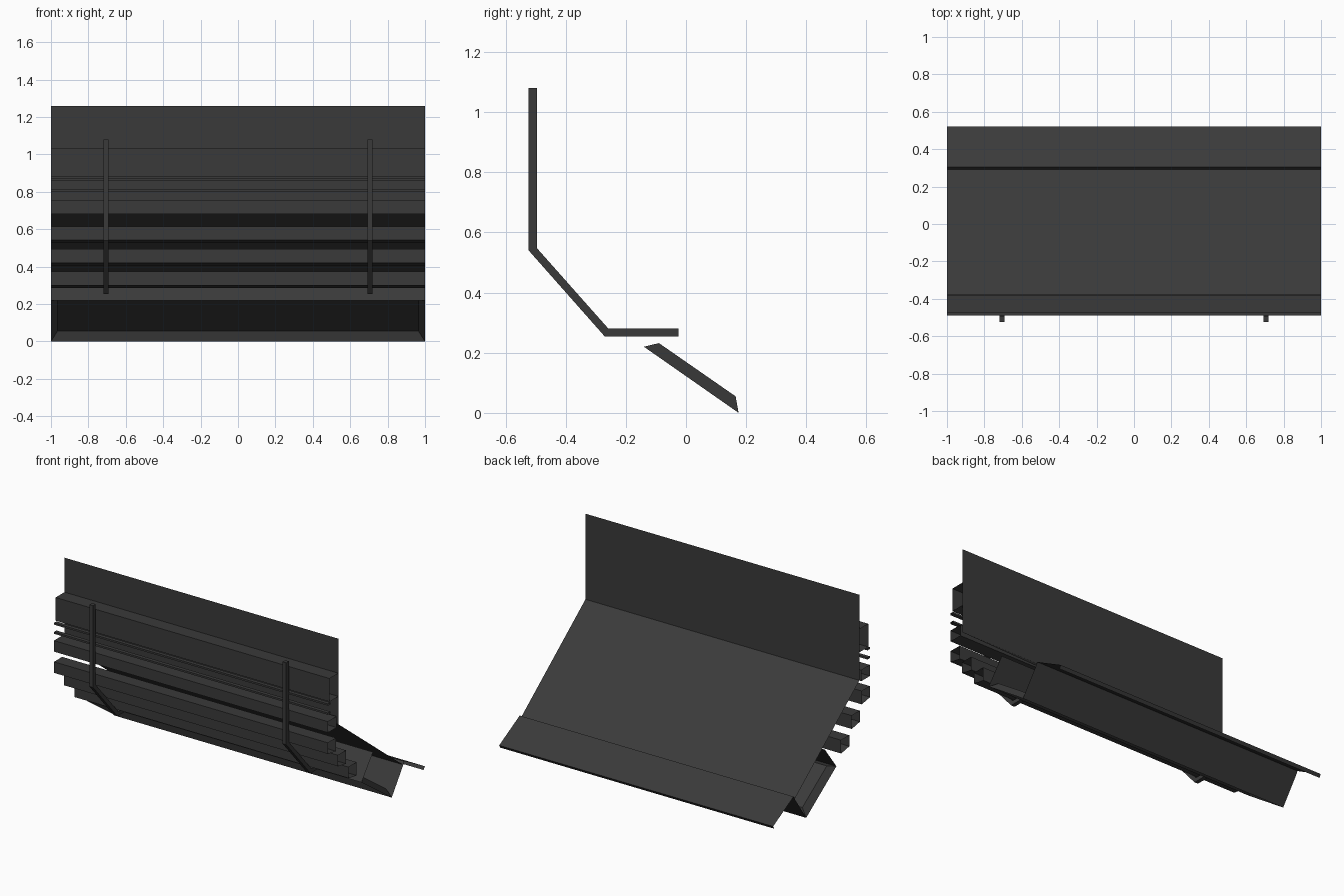
import bpy, bmesh

cube = bpy.data.objects.get("Cube")
if cube:
    bpy.data.objects.remove(cube, do_unlink=True)

steel = bpy.data.materials.new("dark_grey")
grey = (0.042, 0.042, 0.042, 1)
steel.diffuse_color = grey
steel.use_nodes = True
steel.node_tree.nodes["Principled BSDF"].inputs["Base Color"].default_value = grey


def finish(name, bm):
    mesh = bpy.data.meshes.new(name)
    bm.to_mesh(mesh)
    bm.free()
    mesh.materials.append(steel)
    obj = bpy.data.objects.new(name, mesh)
    bpy.context.collection.objects.link(obj)
    return obj


def extrude_x(name, profile, x0=-1, x1=1, closed=False, caps=False):
    """Extrude a (y, z) profile along x, with optional end caps."""
    bm = bmesh.new()
    a, b = [[bm.verts.new((x, y, z)) for y, z in profile] for x in (x0, x1)]
    n = len(profile)
    for i in range(n if closed else n - 1):
        j = (i + 1) % n
        bm.faces.new((a[i], b[i], b[j], a[j]))
    if caps:
        bm.faces.new(a)
        bm.faces.new(b[::-1])
    if closed:
        bmesh.ops.recalc_face_normals(bm, faces=bm.faces)
    return finish(name, bm)


def tube(name, y, z, depth, height, drop=0):
    """Open-ended tube; drop lowers the back edge of its underside."""
    corners = [(y, z), (y + depth, z - drop), (y + depth, z + height), (y, z + height)]
    return extrude_x(name, corners, closed=True)


# Folded sheet: upright back panel and sloping deck
extrude_x("folded_sheet", [(-.38, 1.26), (-.38, .695), (.292, .172)])

# Raised lip along the low edge, with a short upstand and a hem
extrude_x("edge_lip", [(.292, .172), (.306, .19), (.52, .075), (.507, .055)])

# Duct walls joining the deck to the tray
extrude_x("duct_front_wall", [(-.14, .22), (-.02, .375)])
extrude_x("duct_rear_wall", [(.175, 0), (.302, .18)])

# Recessed tray with tapered sides, open underneath
bm = bmesh.new()
rim, floor = [[bm.verts.new((x, y, z)) for x, y, z in
               ((-w, *front), (w, *front), (w, *rear), (-w, *rear))]
              for w, front, rear in ((1, (-.14, .22), (.175, 0)),
                                     (.965, (-.09, .232), (.165, .055)))]
bm.faces.new(floor)
for i in range(4):
    j = (i + 1) % 4
    bm.faces.new((rim[i], rim[j], floor[j], floor[i]))
finish("recessed_tray", bm)

# Open-ended rails and narrow slats stacked down the front
tube("top_rail", -.473, .88, .092, .153)
for i, z in enumerate((.86, .80)):
    tube(f"thin_slat_{i + 1}", -.49, z, .025, .012)
tube("square_rail_1", -.49, .682, .09, .073)
for i, (y, z) in enumerate(((-.49, .542), (-.385, .42), (-.275, .30))):
    tube(f"square_rail_{i + 2}", y, z, .085, .073, drop=.015)

# Bent support brackets
bend = [(-.523, 1.08), (-.495, 1.08), (-.495, .547), (-.258, .28),
        (-.025, .28), (-.025, .254), (-.27, .254), (-.523, .54)]
for side, x in (("right", -.705), ("left", .705)):
    extrude_x(f"{side}_bracket", bend, x - .013, x + .013, closed=True, caps=True)
